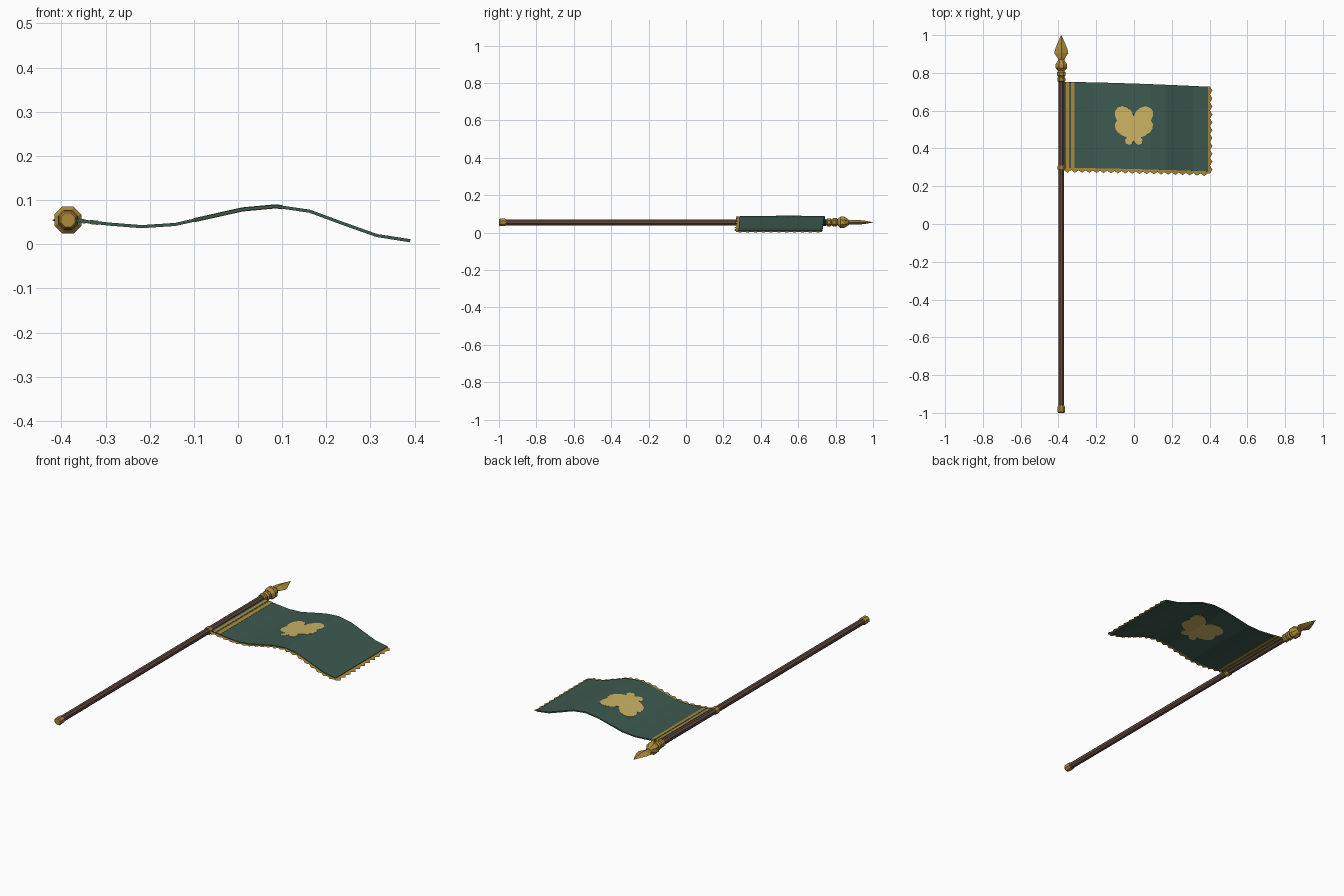
import bpy, bmesh, math

if "Cube" in bpy.data.objects:
    bpy.data.objects.remove(bpy.data.objects["Cube"])

PX, PZ = -0.385, 0.055          # pole axis


def material(name, rgb):
    m = bpy.data.materials.new(name)
    m.diffuse_color = (*rgb, 1)
    m.use_nodes = True
    m.node_tree.nodes["Principled BSDF"].inputs["Base Color"].default_value = m.diffuse_color
    return m


WOOD = material("brown wood", (0.125, 0.07, 0.054))
GOLD = material("gold", (0.42, 0.26, 0.042))
CLOTH = material("green cloth", (0.046, 0.102, 0.08))
PALE = material("pale gold", (0.60, 0.445, 0.127))


def finish(bm, name, mat):
    me = bpy.data.meshes.new(name)
    bm.to_mesh(me)
    bm.free()
    me.materials.append(mat)
    ob = bpy.data.objects.new(name, me)
    bpy.context.collection.objects.link(ob)
    return ob


def loft(name, sections, mat, sides=8, turn=0.5):
    """Rings (y, half width, half height) joined along the pole axis."""
    bm = bmesh.new()
    rings = []
    for y, w, h in sections:
        angles = [(k + turn) * 2 * math.pi / sides for k in range(sides)]
        rings.append([bm.verts.new((PX + w * math.cos(a), y, PZ + h * math.sin(a))) for a in angles])
    for a, b in zip(rings, rings[1:]):
        for k in range(sides):
            n = (k + 1) % sides
            bm.faces.new((a[k], a[n], b[n], b[k]))
    bm.faces.new(rings[0])
    bm.faces.new(rings[-1])
    bmesh.ops.recalc_face_normals(bm, faces=bm.faces)
    return finish(bm, name, mat)


def lathe(name, profile, mat):
    return loft(name, [(y, r, r) for y, r in profile], mat)


# Wave of the cloth: fold positions and heights
FOLDS = [-0.37 + 0.076 * i for i in range(11)] + [0.416]
HEIGHTS = [0.0545, 0.046, 0.040, 0.045, 0.062, 0.079, 0.086, 0.075, 0.047, 0.020, 0.008, 0.0]


def wave(x):
    for i in range(11):
        if x <= FOLDS[i + 1] or i == 10:
            t = (x - FOLDS[i]) / (FOLDS[i + 1] - FOLDS[i])
            return HEIGHTS[i] + t * (HEIGHTS[i + 1] - HEIGHTS[i])


def sag(x):
    return max(0, (x + 0.37) / 0.76) ** 1.5


def top(x):
    return 0.752 - 0.025 * sag(x)


def bottom(x):
    return 0.297 - 0.018 * sag(x)


def sheet(name, polys, mat, thick=0):
    """Flat outlines cut at the folds and laid on the wave."""
    bm = bmesh.new()
    for p in polys:
        bm.faces.new([bm.verts.new((x, y, 0)) for x, y in p])
    bmesh.ops.remove_doubles(bm, verts=bm.verts, dist=1e-5)
    bmesh.ops.triangulate(bm, faces=[f for f in bm.faces if len(f.verts) > 4])
    for x in FOLDS[1:-1]:
        bmesh.ops.bisect_plane(bm, geom=bm.verts[:] + bm.edges[:] + bm.faces[:],
                               plane_co=(x, 0, 0), plane_no=(1, 0, 0), dist=1e-5)
    for v in bm.verts:
        v.co.z = wave(v.co.x)
    bm.normal_update()
    for f in bm.faces:
        if f.normal.z < 0:
            f.normal_flip()
    ob = finish(bm, name, mat)
    if thick:
        mod = ob.modifiers.new("thickness", 'SOLIDIFY')
        mod.thickness = thick
        mod.offset = 0
    return ob


def strip(a, b):
    return [(a, bottom(a)), (b, bottom(b)), (b, top(b)), (a, top(a))]


# Pole with its fittings
lathe("pole", [(-0.99, 0.017), (0.76, 0.017)], WOOD)
lathe("pole_foot", [(-1.0, 0.017), (-0.995, 0.021), (-0.968, 0.021), (-0.962, 0.018)], GOLD)
lathe("lower_collar", [(0.286, 0.018), (0.29, 0.021), (0.306, 0.021), (0.31, 0.018)], GOLD)
lathe("finial_beads", [(0.752, 0.018), (0.757, 0.023), (0.773, 0.023), (0.779, 0.017),
                       (0.787, 0.025), (0.803, 0.025), (0.81, 0.018), (0.826, 0.033),
                       (0.845, 0.033), (0.866, 0.019), (0.872, 0.012)], GOLD)
loft("spear_tip", [(0.862, 0.012, 0.010), (0.882, 0.022, 0.012), (0.904, 0.037, 0.013),
                   (0.925, 0.033, 0.012), (0.955, 0.021, 0.009), (1.0, 0.0008, 0.0008)],
     GOLD, sides=4, turn=0)

# Flag cloth with two stripes near the pole
sheet("flag_cloth", [strip(a, b) for a, b in zip(FOLDS[:10], FOLDS[1:11])], CLOTH, 0.007)
sheet("flag_stripes", [strip(-0.36, -0.345), strip(-0.335, -0.316)], GOLD, 0.0095)

# Toothed fringe along the bottom and the free edge
BAND, TIP = 0.012, 0.025
teeth = []
for i in range(20):
    a, b = -0.37 + 0.038 * i, -0.37 + 0.038 * (i + 1)
    m = (a + b) / 2
    teeth.append([(a, bottom(a)), (a, bottom(a) - BAND), (m, bottom(m) - TIP),
                  (b, bottom(b) - BAND), (b, bottom(b))])
sheet("bottom_fringe", teeth, GOLD)
teeth = []
edge = 0.39
step = (top(edge) - bottom(edge) + BAND) / 11
for i in range(11):
    a = bottom(edge) - BAND + step * i
    teeth.append([(edge, a), (edge + BAND, a), (edge + TIP, a + step / 2),
                  (edge + BAND, a + step), (edge, a + step)])
sheet("side_fringe", teeth, GOLD)

# Winged emblem, mirrored halves, showing on both sides
wing = [(0, 0.572), (-0.012, 0.597), (-0.03, 0.613), (-0.06, 0.624), (-0.085, 0.617),
        (-0.099, 0.598), (-0.1, 0.573), (-0.089, 0.548), (-0.099, 0.53), (-0.098, 0.505),
        (-0.085, 0.485), (-0.06, 0.468), (-0.037, 0.459), (-0.046, 0.443), (-0.042, 0.427),
        (-0.025, 0.419), (-0.011, 0.426), (0, 0.443)]
sheet("flag_emblem", [wing, [(-x, y) for x, y in wing]], PALE, 0.0095)
